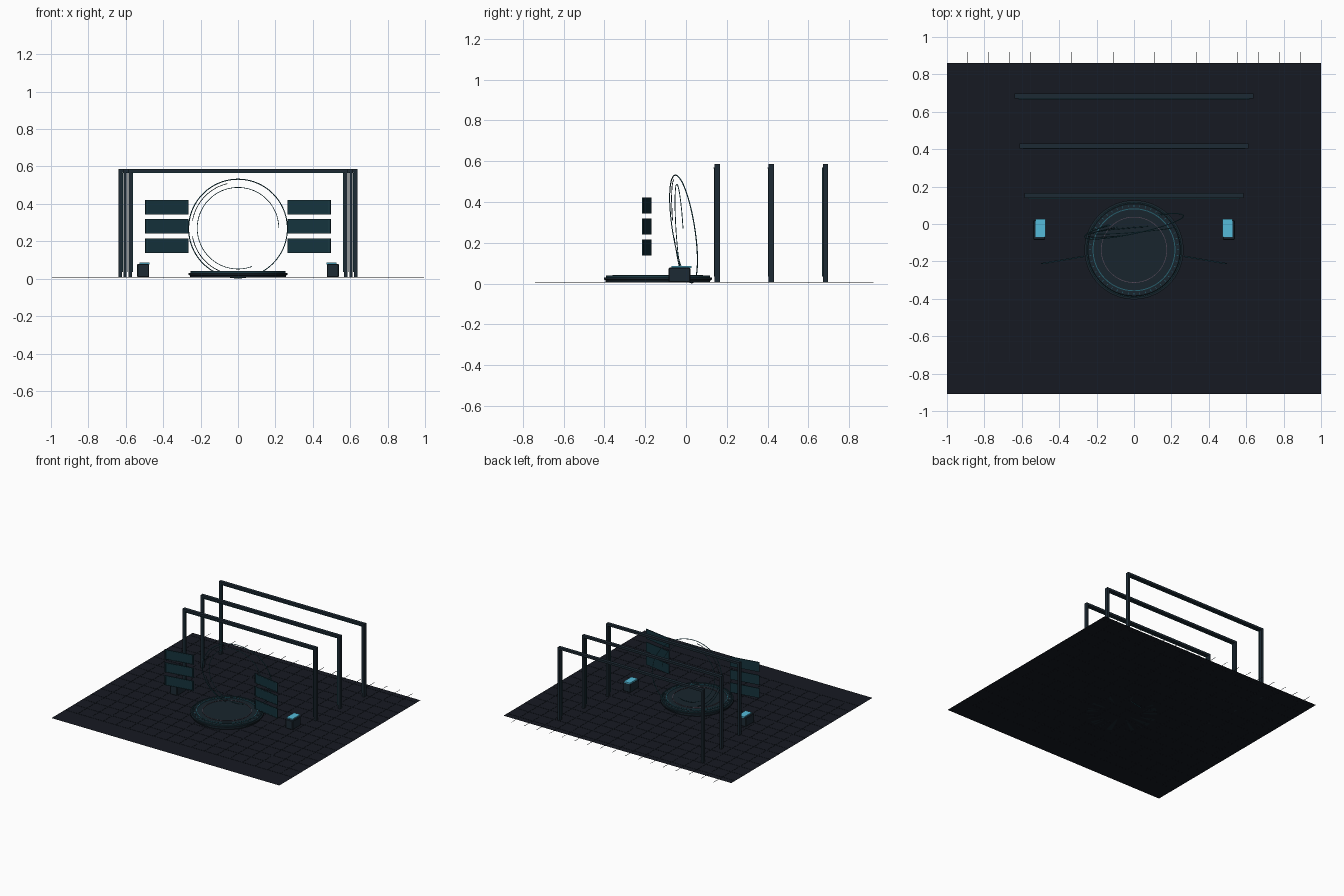
import bpy, bmesh, math
from mathutils import Matrix, Vector

if "Cube" in bpy.data.objects:
    bpy.data.objects.remove(bpy.data.objects["Cube"])


def mat(name, r, g, b):
    m = bpy.data.materials.new(name)
    m.diffuse_color = (r, g, b, 1)
    m.use_nodes = True
    m.node_tree.nodes["Principled BSDF"].inputs["Base Color"].default_value = m.diffuse_color
    return m


FLOOR = mat("floor_dark", .008, .010, .016)
LINE = mat("line_dark", .009, .014, .022)
FRAME = mat("frame_slate", .012, .023, .034)
STRIP = mat("strip_teal", .012, .045, .06)
PANEL = mat("panel_teal", .007, .032, .045)
EDGE = mat("edge_teal", .02, .12, .16)
CYAN = mat("cyan", .09, .50, .70)
ROSE = mat("rose", .10, .07, .10)
STAGE = mat("stage_dark", .009, .018, .026)


def finish(name, bm, material):
    me = bpy.data.meshes.new(name)
    bmesh.ops.recalc_face_normals(bm, faces=bm.faces)
    bm.to_mesh(me)
    bm.free()
    me.materials.append(material)
    ob = bpy.data.objects.new(name, me)
    bpy.context.collection.objects.link(ob)
    return ob


def boxes(name, items, material):
    """items: (centre, size, z rotation), joined in one object"""
    bm = bmesh.new()
    for c, s, a in items:
        m = Matrix.Translation(c) @ Matrix.Rotation(a, 4, 'Z') @ Matrix.Diagonal((*s, 1))
        bmesh.ops.create_cube(bm, size=1, matrix=m)
    return finish(name, bm, material)


def smooth(ob):
    bpy.ops.object.select_all(action='DESELECT')
    ob.select_set(True)
    bpy.context.view_layer.objects.active = ob
    bpy.ops.object.shade_smooth_by_angle(angle=math.radians(30))


def arc(name, centre, r, start, end, a, b, thick, material):
    """thin tube; its plane leans so y = a*x + b*z"""
    cu = bpy.data.curves.new(name, 'CURVE')
    cu.dimensions = '3D'
    cu.bevel_depth = thick
    cu.bevel_resolution = 1
    full = end - start >= 360
    n = max(8, int((end - start) / 3.75))
    sp = cu.splines.new('POLY')
    count = n if full else n + 1
    sp.points.add(count - 1)
    for i in range(count):
        t = math.radians(start + (end - start) * i / n)
        x, z = r * math.cos(t), r * math.sin(t)
        sp.points[i].co = (centre[0] + x, centre[1] + a * x + b * z, centre[2] + z, 1)
    sp.use_cyclic_u = full
    cu.materials.append(material)
    ob = bpy.data.objects.new(name, cu)
    bpy.context.collection.objects.link(ob)
    bpy.ops.object.select_all(action='DESELECT')
    ob.select_set(True)
    bpy.context.view_layer.objects.active = ob
    bpy.ops.object.convert(target='MESH')


def lathe(name, profile, centre, material, closed=False, n=96):
    bm = bmesh.new()
    vs = [bm.verts.new((r, 0, z)) for r, z in profile]
    pairs = list(zip(vs, vs[1:])) + ([(vs[-1], vs[0])] if closed else [])
    es = [bm.edges.new(p) for p in pairs]
    bmesh.ops.spin(bm, geom=vs + es, cent=(0, 0, 0), axis=(0, 0, 1),
                   angle=math.tau, steps=n)
    bmesh.ops.remove_doubles(bm, verts=bm.verts, dist=1e-5)
    bmesh.ops.translate(bm, verts=bm.verts, vec=centre)
    smooth(finish(name, bm, material))


# floor sheet with thin grid lines that run past the back edge
bm = bmesh.new()
bmesh.ops.create_grid(bm, x_segments=1, y_segments=1, size=.5,
                      matrix=Matrix.Translation((0, -.025, .007)) @ Matrix.Diagonal((2, 1.77, 1, 1)))
finish("floor", bm, FLOOR)
step = .111
lines = [((i * step, .09, .0075), (.002, 1.66, .002), 0) for i in range(-8, 9)]
lines += [((0, -.74 + i * step, .0075), (1.99, .002, .002), 0) for i in range(15)]
boxes("floor_grid_lines", lines, LINE)

# three gates, widening towards the back
for k, (y, w) in enumerate([(.153, .585), (.418, .612), (.684, .638)]):
    t = .017
    parts = [((s * (w - t / 2), y, .292), (t, .026, .57), 0) for s in (-1, 1)]
    parts.append(((0, y, .577), (2 * w, .026, t), 0))
    boxes(f"gate_frame_{k}", parts, FRAME)
    v = w - t - .003
    strips = [((s * v, y - .012, .30), (.005, .008, .53), 0) for s in (-1, 1)]
    strips.append(((0, y - .014, .567), (2 * v, .008, .005), 0))
    boxes(f"gate_light_strip_{k}", strips, STRIP)

# side panel stacks, angled towards the stage
for s, side in ((-1, "left"), (1, "right")):
    ang = -s * math.atan2(.04, .23)
    rot = Matrix.Rotation(ang, 3, 'Z')
    plates, edges = [], []
    for z in (.383, .28, .177):
        c = Vector((s * .381, -.192, z))
        plates.append((c, (.234, .006, .077), ang))
        for dx in (-.107, .107):
            edges.append((c + rot @ Vector((dx, -.003, 0)), (.003, .003, .066), ang))
        for dz in (-.034, .034):
            edges.append((c + rot @ Vector((0, -.003, dz)), (.214, .003, .002), ang))
    boxes(f"{side}_panels", plates, PANEL)
    boxes(f"{side}_panel_trim", edges, STRIP)

    # console with glowing top
    body = boxes(f"{side}_console", [((s * .507, -.032, .043), (.064, .106, .072), 0)], FRAME)
    bev = body.modifiers.new("bevel", 'BEVEL')
    bev.width, bev.segments = .004, 1
    boxes(f"{side}_console_screen", [((s * .501, -.022, .082), (.053, .096, .010), 0)], CYAN)

# round stage
C = (0, -.138, 0)
lathe("stage_disc", [(0, .007), (.255, .007), (.258, .018), (.265, .020), (.265, .030),
                     (.25, .032), (.246, .038), (0, .038)], C, STAGE)


def flat_ring(name, r, w, z0, z1, m):
    lathe(name, [(r - w, z0), (r + w, z0), (r + w, z1), (r - w, z1)], C, m, True)


flat_ring("stage_outer_ring", .252, .003, .030, .040, STRIP)
flat_ring("stage_light_ring", .219, .0025, .036, .042, EDGE)
flat_ring("stage_inner_ring", .175, .0015, .036, .041, ROSE)
ticks = []
for i in range(48):
    t = math.tau * i / 48
    ticks.append(((.235 * math.cos(t), C[1] + .235 * math.sin(t), .039), (.010, .003, .004), t))
boxes("stage_ticks", ticks, EDGE)

# leaning portal rings
arc("portal_outer_ring", (0, -.012, .268), .264, 0, 360, .21, -.15, .0028, EDGE)
arc("portal_middle_arc_top", (0, -.03, .268), .247, 103, 170, .13, -.10, .002, STRIP)
arc("portal_middle_arc_low", (0, -.03, .268), .247, 190, 250, .13, -.10, .002, STRIP)
arc("portal_inner_arc", (0, -.032, .270), .218, 0, 290, .08, -.06, .002, EDGE)
